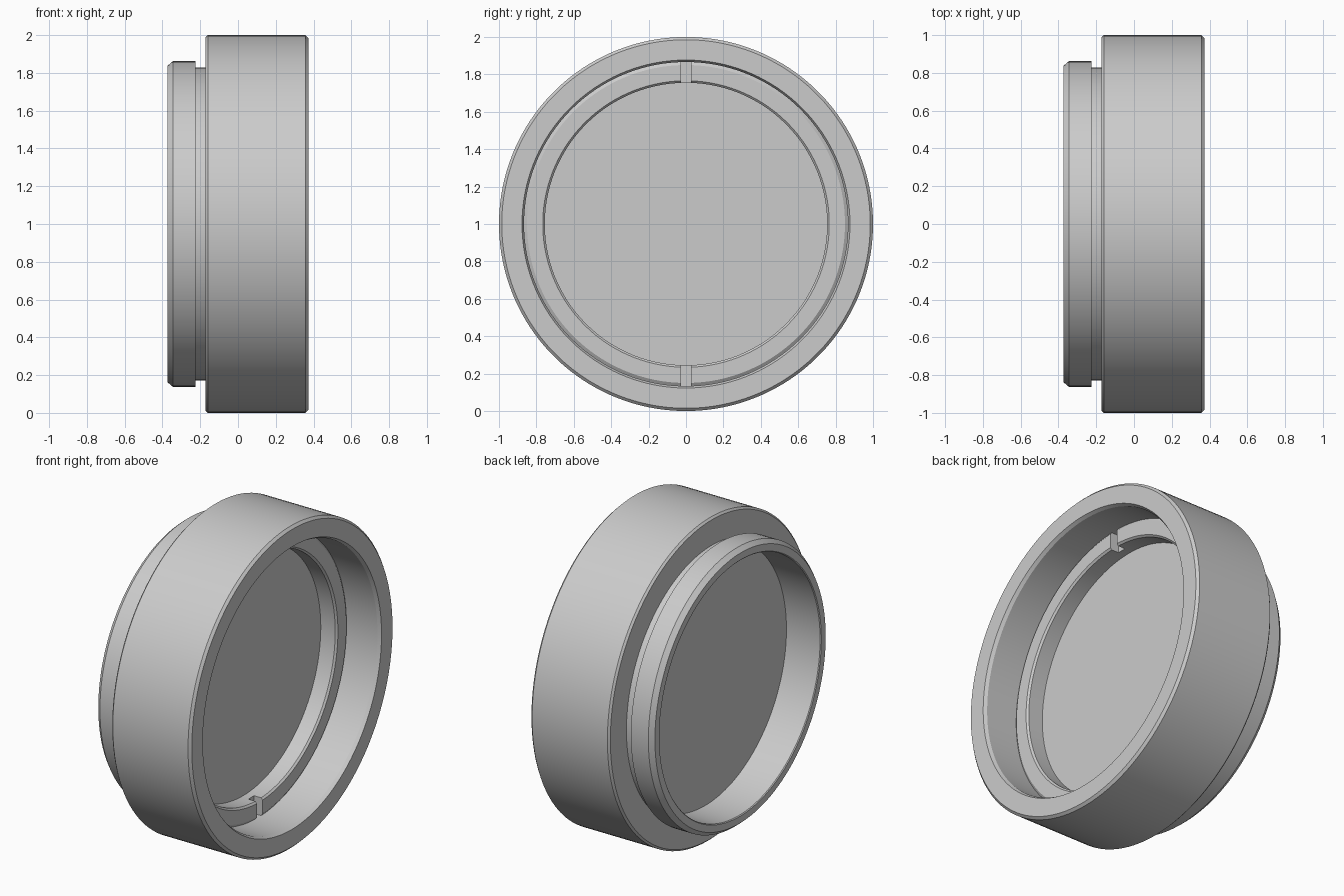
import bpy
import bmesh
import math
from mathutils import Matrix, Vector

if "Cube" in bpy.data.objects:
    bpy.data.objects.remove(bpy.data.objects["Cube"], do_unlink=True)

SEGMENTS = 144
CENTRE = Vector((0, 0, 1))

# One plain grey for every part
grey = bpy.data.materials.new("plain_grey")
grey.use_nodes = True
grey.diffuse_color = (0.6, 0.6, 0.6, 1)
grey.node_tree.nodes["Principled BSDF"].inputs["Base Color"].default_value = (0.6, 0.6, 0.6, 1)


def finish(name, bm):
    """Turn a bmesh into an object with the grey material."""
    bmesh.ops.recalc_face_normals(bm, faces=bm.faces)
    mesh = bpy.data.meshes.new(name)
    bm.to_mesh(mesh)
    bm.free()
    mesh.materials.append(grey)
    obj = bpy.data.objects.new(name, mesh)
    bpy.context.collection.objects.link(obj)
    return obj


def select(obj):
    bpy.ops.object.select_all(action='DESELECT')
    obj.select_set(True)
    bpy.context.view_layer.objects.active = obj


def lathe(name, profile, closed=True):
    """Revolve (x, radius) points about the horizontal x axis."""
    bm = bmesh.new()
    rings = []
    for x, r in profile:
        ring = []
        for i in range(SEGMENTS):
            a = 2 * math.pi * (i + 0.5) / SEGMENTS
            ring.append(bm.verts.new((x, r * math.sin(a), 1 + r * math.cos(a))))
        rings.append(ring)
    pairs = list(zip(rings, rings[1:]))
    if closed:
        pairs.append((rings[-1], rings[0]))
    else:
        bm.faces.new(rings[0])
        bm.faces.new(rings[-1])
    for a, b in pairs:
        for i in range(SEGMENTS):
            j = (i + 1) % SEGMENTS
            bm.faces.new((a[i], a[j], b[j], b[i]))
    return finish(name, bm)


# Housing: wide barrel, narrow groove, rear collar and stepped bore
housing = lathe("housing", [
    (0.372, 0.985), (0.357, 1.0), (-0.160, 1.0), (-0.172, 0.988),
    (-0.172, 0.83), (-0.225, 0.83), (-0.225, 0.862), (-0.345, 0.862),
    (-0.373, 0.838), (-0.373, 0.795), (-0.368, 0.79), (0.035, 0.79),
    (0.035, 0.866), (0.352, 0.866), (0.372, 0.877)])

# Flat disc held inside the bore
disc = lathe("lens_disc", [(-0.137, 0.792), (0.04, 0.792)], closed=False)

# Retaining ring in front of the disc
ring = lathe("retaining_ring", [
    (0.03, 0.755), (0.03, 0.869), (0.137, 0.869), (0.15, 0.85),
    (0.15, 0.766), (0.139, 0.755)])

# Spanner notches across the ring, top and bottom
bm = bmesh.new()
for side in (1, -1):
    place = Matrix.Translation(CENTRE + Vector((0.14, 0, side * 0.81)))
    bmesh.ops.create_cube(bm, size=1, matrix=place @ Matrix.Diagonal((0.10, 0.056, 0.20, 1)))
cutter = finish("notch_cutter", bm)
cutter.hide_render = True

cut = ring.modifiers.new("notches", 'BOOLEAN')
cut.operation = 'DIFFERENCE'
cut.solver = 'EXACT'
cut.object = cutter
select(ring)
bpy.ops.object.modifier_apply(modifier=cut.name)
bpy.data.objects.remove(cutter, do_unlink=True)

# Smooth round walls, crisp rims
for obj in (housing, disc, ring):
    select(obj)
    bpy.ops.object.shade_smooth_by_angle(angle=math.radians(25))
